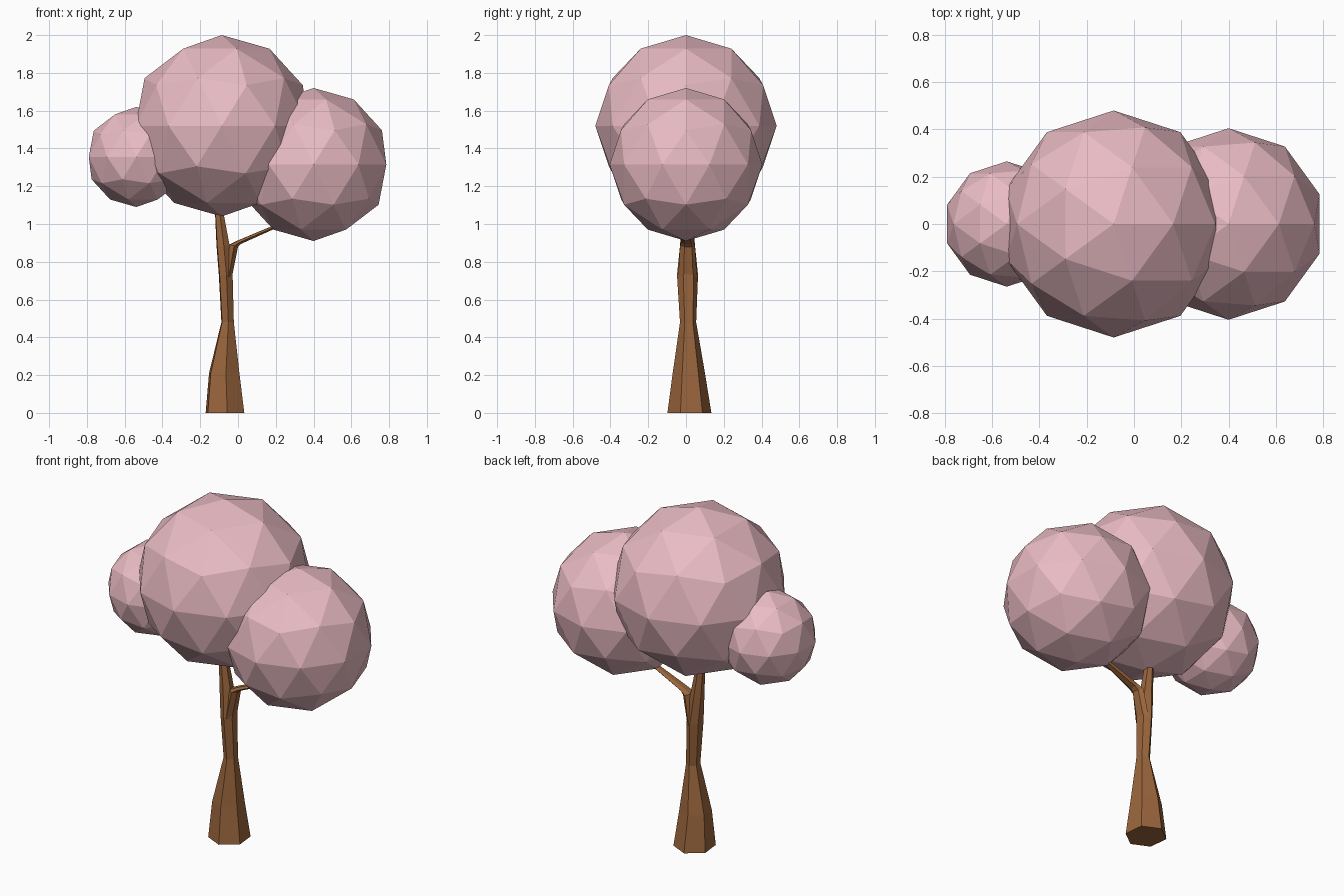
import bpy, bmesh, math
from mathutils import Vector, Matrix

if "Cube" in bpy.data.objects:
    bpy.data.objects.remove(bpy.data.objects["Cube"])


def material(name, color):
    m = bpy.data.materials.new(name)
    m.diffuse_color = color
    m.use_nodes = True
    m.node_tree.nodes["Principled BSDF"].inputs["Base Color"].default_value = m.diffuse_color
    return m


bark = material("bark", (0.32, 0.13, 0.045, 1))
blossom = material("blossom", (0.82, 0.50, 0.55, 1))


def loft(name, rings, sides=6, twist=math.radians(-84)):
    """Skin rings of (x, y, z, radius x, radius y, tilt in degrees)."""
    bm = bmesh.new()
    loops = []
    for x, y, z, rx, ry, tilt in rings:
        rot = Matrix.Rotation(math.radians(tilt), 3, 'Y')
        loop = []
        for i in range(sides):
            a = twist + math.tau * i / sides
            p = rot @ Vector((rx * math.cos(a), ry * math.sin(a), 0))
            loop.append(bm.verts.new(p + Vector((x, y, z))))
        loops.append(loop)
    for a, b in zip(loops, loops[1:]):
        for i in range(sides):
            j = (i + 1) % sides
            bm.faces.new((a[i], a[j], b[j], b[i]))
    bm.faces.new(loops[0][::-1])
    bm.faces.new(loops[-1])
    bmesh.ops.recalc_face_normals(bm, faces=bm.faces)
    mesh = bpy.data.meshes.new(name)
    bm.to_mesh(mesh)
    bm.free()
    ob = bpy.data.objects.new(name, mesh)
    bpy.context.collection.objects.link(ob)
    mesh.materials.append(bark)


# Flared trunk leaning into the main crown
loft("trunk", [
    (-0.069, 0.018, 0.00, 0.112, 0.117, 0),
    (-0.073, 0.015, 0.21, 0.088, 0.086, 0),
    (-0.055, 0.011, 0.48, 0.036, 0.043, 0),
    (-0.065, 0.008, 0.73, 0.040, 0.056, 0),
    (-0.079, 0.008, 0.885, 0.038, 0.040, 0),
    (-0.097, 0.006, 1.04, 0.026, 0.028, 0),
    (-0.105, 0.006, 1.15, 0.020, 0.022, 0),
])

# Side branch reaching into the right crown
loft("side_branch", [
    (-0.052, 0.008, 0.72, 0.022, 0.050, 0),
    (-0.023, 0.008, 0.885, 0.026, 0.040, 15),
    (0.010, 0.007, 0.905, 0.013, 0.034, 60),
    (0.190, 0.004, 0.983, 0.010, 0.022, 66),
    (0.300, 0.002, 1.030, 0.008, 0.018, 66),
])

# Faceted blossom crowns
for name, loc, r in (
    ("main_crown", (-0.086, 0, 1.52), 0.48),
    ("right_crown", (0.40, 0, 1.315), 0.405),
    ("left_crown", (-0.538, 0, 1.355), 0.265),
):
    bpy.ops.mesh.primitive_ico_sphere_add(subdivisions=2, radius=r, location=loc)
    ob = bpy.context.object
    ob.name = name
    ob.data.materials.append(blossom)
